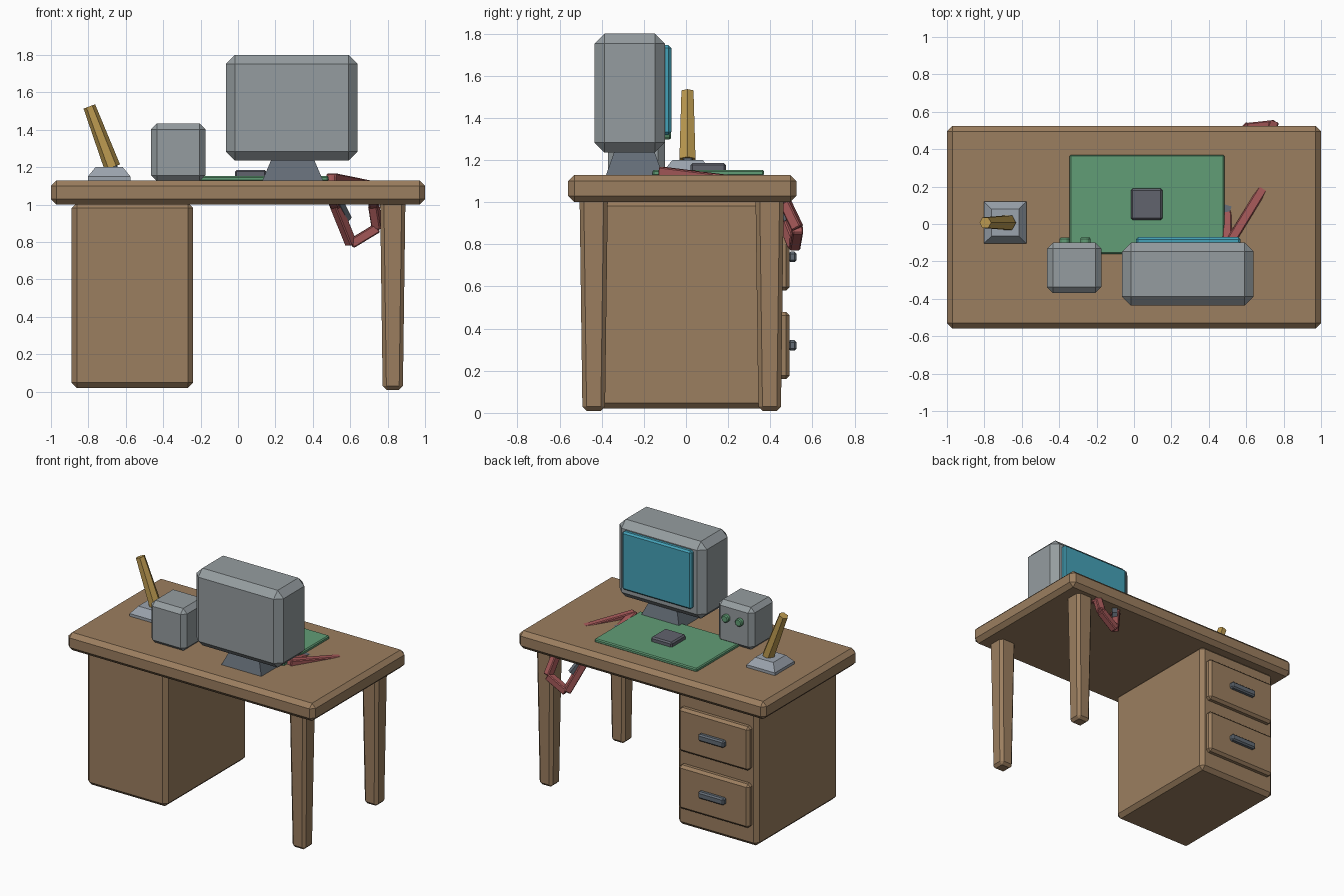
import bpy, bmesh, math
from mathutils import Vector

cube = bpy.data.objects.get("Cube")
if cube:
    bpy.data.objects.remove(cube, do_unlink=True)


def material(name, r, g, b):
    m = bpy.data.materials.new(name)
    m.use_nodes = True
    m.diffuse_color = (r, g, b, 1)
    m.node_tree.nodes["Principled BSDF"].inputs["Base Color"].default_value = (r, g, b, 1)
    return m


WOOD = material("brown wood", 0.33, 0.21, 0.115)
GREY = material("casing grey", 0.30, 0.335, 0.35)
PALE = material("pale blue grey", 0.33, 0.37, 0.42)
SLATE = material("slate grey", 0.125, 0.15, 0.18)
DARK = material("mouse grey", 0.12, 0.125, 0.155)
BLUE = material("screen blue", 0.06, 0.36, 0.48)
GREEN = material("mat green", 0.12, 0.34, 0.18)
RED = material("dusty red", 0.38, 0.10, 0.10)
GOLD = material("wooden gold", 0.50, 0.32, 0.08)


def finish(bm, name, mat, bevel=0):
    """Chamfer the sharp edges and turn the bmesh into an object."""
    if bevel:
        bmesh.ops.bevel(bm, geom=bm.edges[:], offset=bevel, offset_type='OFFSET',
                        segments=1, affect='EDGES', clamp_overlap=True)
    bmesh.ops.recalc_face_normals(bm, faces=bm.faces[:])
    mesh = bpy.data.meshes.new(name)
    bm.to_mesh(mesh)
    bm.free()
    mesh.materials.append(mat)
    ob = bpy.data.objects.new(name, mesh)
    bpy.context.scene.collection.objects.link(ob)
    return ob


def block(name, mat, x, y, z, bevel=0, top=1.0, bottom=1.0):
    """Chamfered box from ranges; top and bottom scale its ends."""
    bm = bmesh.new()
    bmesh.ops.create_cube(bm, size=1)
    for v in bm.verts:
        s = top if v.co.z > 0 else bottom
        v.co = Vector([(r[0] + r[1]) / 2 + c * (r[1] - r[0]) * k
                       for r, c, k in zip((x, y, z), v.co, (s, s, 1))])
    return finish(bm, name, mat, bevel)


def rod(name, mat, a, b, r1, r2, sides=4, bevel=0, spin=0):
    """Faceted bar between two points."""
    a, b = Vector(a), Vector(b)
    bm = bmesh.new()
    bmesh.ops.create_cone(bm, cap_ends=True, segments=sides, radius1=r1,
                          radius2=r2, depth=(b - a).length)
    ob = finish(bm, name, mat, bevel)
    turn = (b - a).to_track_quat('Z', 'Y').to_matrix().to_4x4()
    ob.data.transform(turn @ turn.Rotation(spin, 4, 'Z'))
    ob.location = (a + b) / 2
    return ob


# Desk
block("desk_top", WOOD, (-1, 1), (-0.56, 0.525), (1.0, 1.13), 0.03)
block("drawer_cabinet", WOOD, (-0.89, -0.24), (-0.49, 0.45), (0.02, 1.01), 0.028)
for name, y in (("front_leg", -0.438), ("back_leg", 0.397)):
    block(name, WOOD, (0.76, 0.895), (y - 0.067, y + 0.067), (0.01, 1.02),
          0.02, bottom=0.8)

# Drawers and their pulls
for name, z in (("lower", 0.32), ("upper", 0.74)):
    block(name + "_drawer", WOOD, (-0.85, -0.28), (0.42, 0.492),
          (z - 0.16, z + 0.16), 0.018)
    block(name + "_handle", SLATE, (-0.67, -0.46), (0.485, 0.525),
          (z - 0.025, z + 0.025), 0.01)

# Monitor
block("monitor_case", GREY, (-0.065, 0.64), (-0.435, -0.1), (1.235, 1.8), 0.048)
block("monitor_screen", BLUE, (0.01, 0.57), (-0.14, -0.07), (1.32, 1.745), 0.012)
block("monitor_stand", SLATE, (0.13, 0.455), (-0.38, -0.11), (1.128, 1.25), top=0.68)

# Speaker with two knobs
block("speaker_box", GREY, (-0.465, -0.175), (-0.37, -0.1), (1.125, 1.435), 0.032)
for x in (-0.37, -0.26):
    rod("speaker_knob", GREEN, (x, -0.11, 1.325), (x, -0.072, 1.325),
        0.03, 0.03, 8, 0.007)

# Desk mat and mouse
block("desk_mat", GREEN, (-0.345, 0.483), (-0.16, 0.37), (1.125, 1.153), 0.007)
block("mouse", DARK, (-0.017, 0.153), (0.022, 0.19), (1.14, 1.186), 0.01)

# Pen in its holder
block("holder_foot", PALE, (-0.803, -0.575), (-0.105, 0.12), (1.125, 1.15))
block("holder_slope", PALE, (-0.803, -0.575), (-0.105, 0.12), (1.15, 1.2), top=0.64)
block("holder_socket", SLATE, (-0.69, -0.645), (-0.015, 0.03), (1.18, 1.225), 0.006)
rod("pen", GOLD, (-0.672, 0.007, 1.20), (-0.795, 0.007, 1.525), 0.044, 0.033, 6)

# Red headband hooked through the desk edge
band = [(0.50, -0.12, 1.143), (0.72, 0.24, 1.098), (0.725, 0.47, 1.0),
        (0.745, 0.53, 0.875), (0.605, 0.515, 0.79), (0.52, 0.43, 1.0),
        (0.49, 0.25, 1.07)]
for a, b in zip(band, band[1:] + band[:1]):
    rod("headband_link", RED, a, b, 0.036, 0.036, 4, 0.006, math.pi / 4)

# Grey bar lying inside the headband
inner = [(0.45, -0.08, 1.125), (0.51, 0.12, 1.11), (0.53, 0.42, 1.03),
         (0.585, 0.49, 0.92)]
for a, b in zip(inner, inner[1:]):
    rod("inner_bar", SLATE, a, b, 0.026, 0.026, 4, 0, math.pi / 4)
